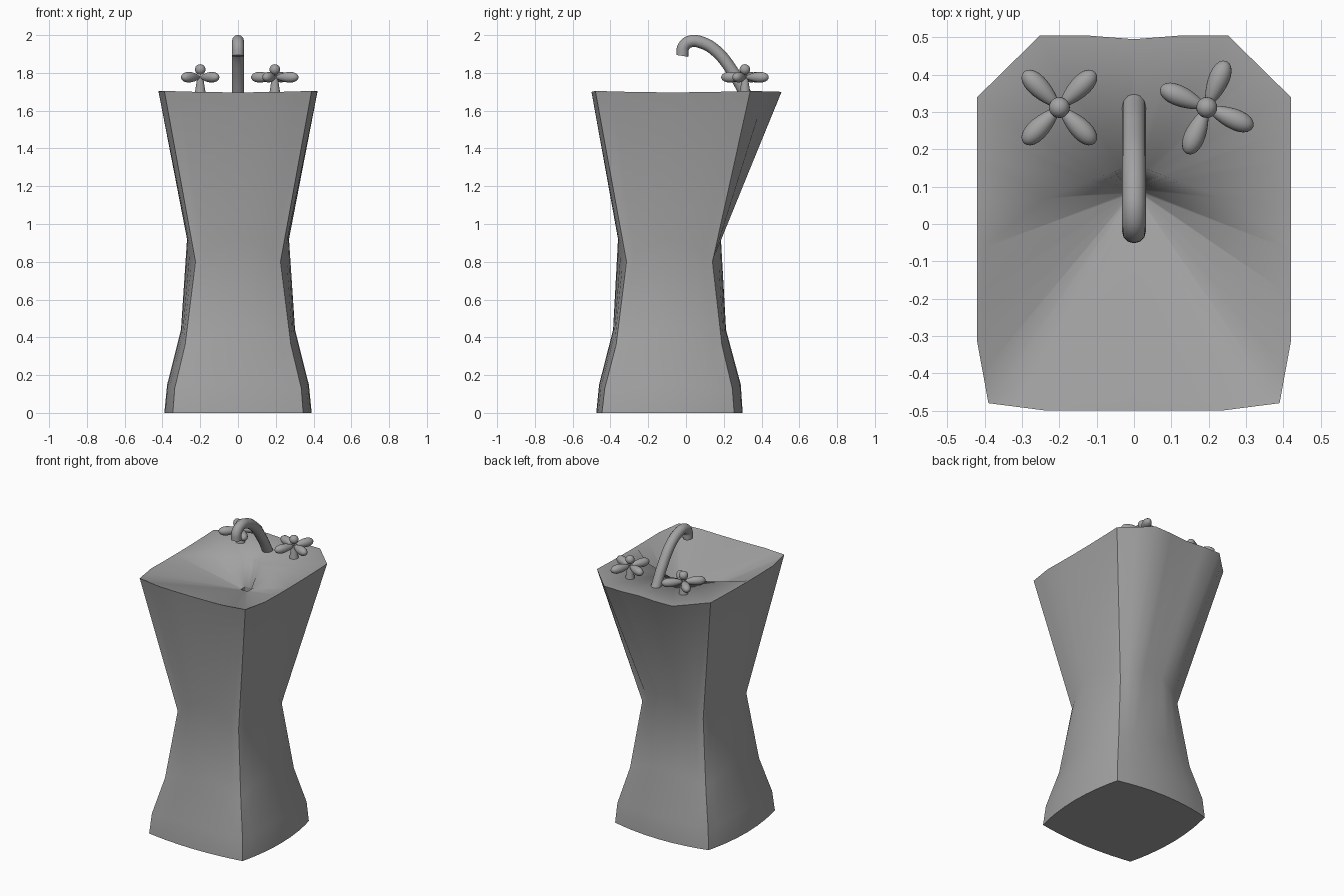
import bpy, bmesh, math
from mathutils import Vector, Matrix

if "Cube" in bpy.data.objects:
    bpy.data.objects.remove(bpy.data.objects["Cube"], do_unlink=True)

# Single grey finish
grey = bpy.data.materials.new("grey_ceramic")
grey.use_nodes = True
grey.diffuse_color = (0.36, 0.36, 0.36, 1)
grey.node_tree.nodes["Principled BSDF"].inputs["Base Color"].default_value = (0.36, 0.36, 0.36, 1)


def finish(bm, name):
    """Turn a bmesh into a smooth shaded grey object."""
    mesh = bpy.data.meshes.new(name)
    for f in bm.faces:
        f.smooth = True
    bm.to_mesh(mesh)
    bm.free()
    mesh.materials.append(grey)
    obj = bpy.data.objects.new(name, mesh)
    bpy.context.collection.objects.link(obj)
    return obj


# Four-sided outline: every side bulges between its corners
STEPS = [0, 0.1, 0.2, 0.35, 0.5, 0.65, 0.8, 0.9]
N = len(STEPS) * 4
OUT = [Vector((0, -1)), Vector((1, 0)), Vector((0, 1)), Vector((-1, 0))]


def arc(t):
    return 4 * t * (1 - t)


def bevelled(t):
    return min(1, t / 0.2, (1 - t) / 0.2)


def leaning(t):
    return min(t / 0.2, (1 - t) / 0.8)


def outline(front, back, bulges, shapes, z_corner, z_mid):
    corners = [Vector((-front[0], front[1])), Vector(front),
               Vector(back), Vector((-back[0], back[1]))]
    points = []
    for k in range(4):
        a, b = corners[k], corners[(k + 1) % 4]
        for t in STEPS:
            p = a.lerp(b, t) + OUT[k] * bulges[k] * shapes[k](t)
            points.append(Vector((p.x, p.y, z_corner + (z_mid - z_corner) * arc(t))))
    return points


# Pedestal levels: corner half width, front y, back y, side/front/back bulge, corner z, middle z
levels = [
    (0.345, -0.445, 0.255, 0.045, 0.030, 0.045, 0, 0),
    (0.335, -0.430, 0.245, 0.040, 0.030, 0.045, 0.13, 0.15),
    (0.280, -0.370, 0.190, 0.022, 0.016, 0.022, 0.36, 0.44),
    (0.225, -0.315, 0.140, 0.045, 0.045, 0.045, 0.80, 0.92),
]
rings = [outline((w, yf), (w, yb), (bf, bs, bb, bs), [arc] * 4, zc, zm)
         for w, yf, yb, bs, bf, bb, zc, zm in levels]
rim = outline((0.39, -0.48), (0.42, 0.34), (0.02, 0.024, 0.165, 0.024),
              [bevelled, leaning, bevelled, lambda t: leaning(1 - t)], 1.705, 1.697)
rim[N // 2 + 4].y -= 0.01
rings.append(rim)

# Basin: a V-shaped crease parts the flat deck from the sloping bowl
drain = Vector((0, 0.09, 0))
crease, hole, pit = [], [], []
for p in rim:
    d = Vector((p.x, p.y, 0)) - drain
    reach = d.y + 0.38 * abs(d.x)
    s = min(0.96, 0.07 / reach) if reach > 0 else 0.96
    crease.append(drain + d * s + Vector((0, 0, 1.693)))
    q = drain + d * (0.025 / max(abs(d.x), abs(d.y)))
    hole.append(q + Vector((0, 0, 1.52)))
    pit.append(q + Vector((0, 0, 1.46)))
rings += [crease, hole, pit]

bm = bmesh.new()
loops = [[bm.verts.new(p) for p in ring] for ring in rings]
for low, high in zip(loops, loops[1:]):
    for i in range(N):
        j = (i + 1) % N
        bm.faces.new((low[i], low[j], high[j], high[i]))
bm.faces.new(loops[0][::-1])
bm.faces.new(loops[-1])

# Keep corners, foot, rim and drain edges crisp
RIM = len(levels)
sharp = []
for k in (0, RIM, RIM + 2, RIM + 3):
    sharp += [(loops[k][i], loops[k][(i + 1) % N]) for i in range(N)]
for low, high in zip(loops[:RIM], loops[1:RIM + 1]):
    sharp += [(low[i], high[i]) for i in range(0, N, len(STEPS))]
for pair in sharp:
    bm.edges.get(pair).smooth = False
finish(bm, "pedestal_basin")

# Spout: a bent tube
curve = bpy.data.curves.new("spout", "CURVE")
curve.dimensions = "3D"
curve.bevel_depth = 0.032
curve.bevel_resolution = 4
curve.resolution_u = 8
curve.use_fill_caps = True
path = [(0.32, 1.68), (0.245, 1.81), (0.16, 1.915), (0.085, 1.96),
        (0.025, 1.967), (-0.012, 1.94), (-0.02, 1.89)]
spline = curve.splines.new("BEZIER")
spline.bezier_points.add(len(path) - 1)
for point, (y, z) in zip(spline.bezier_points, path):
    point.co = (0, y, z)
    point.handle_left_type = point.handle_right_type = "AUTO"
curve.materials.append(grey)
spout = bpy.data.objects.new("spout", curve)
bpy.context.collection.objects.link(spout)
bpy.context.view_layer.objects.active = spout
spout.select_set(True)
bpy.ops.object.convert(target="MESH")
bpy.ops.object.shade_smooth_by_angle(angle=math.radians(40))


# Taps: tapered stem, round knob and four drop-shaped petals
def tap(name, x, turn):
    bm = bmesh.new()
    bmesh.ops.create_cone(bm, segments=20, radius1=0.03, radius2=0.014, depth=0.1,
                          matrix=Matrix.Translation((0, 0, 1.735)))
    bmesh.ops.create_uvsphere(bm, u_segments=20, v_segments=12, radius=0.028,
                              matrix=Matrix.Translation((0, 0, 1.818)))
    for k in range(4):
        petal = bmesh.ops.create_uvsphere(bm, u_segments=16, v_segments=12, radius=1)["verts"]
        for v in petal:
            width = 0.027 * (1 + 0.3 * v.co.z)
            v.co = Vector((0.07 + 0.065 * v.co.z, width * v.co.x, width * v.co.y))
        spin = Matrix.Rotation(math.radians(turn + 90 * k), 4, "Z")
        bmesh.ops.transform(bm, verts=petal, matrix=Matrix.Translation((0, 0, 1.777)) @ spin)
    obj = finish(bm, name)
    obj.location = (x, 0.312, 0)


tap("right_tap", -0.2, 45)
tap("left_tap", 0.195, 67)
